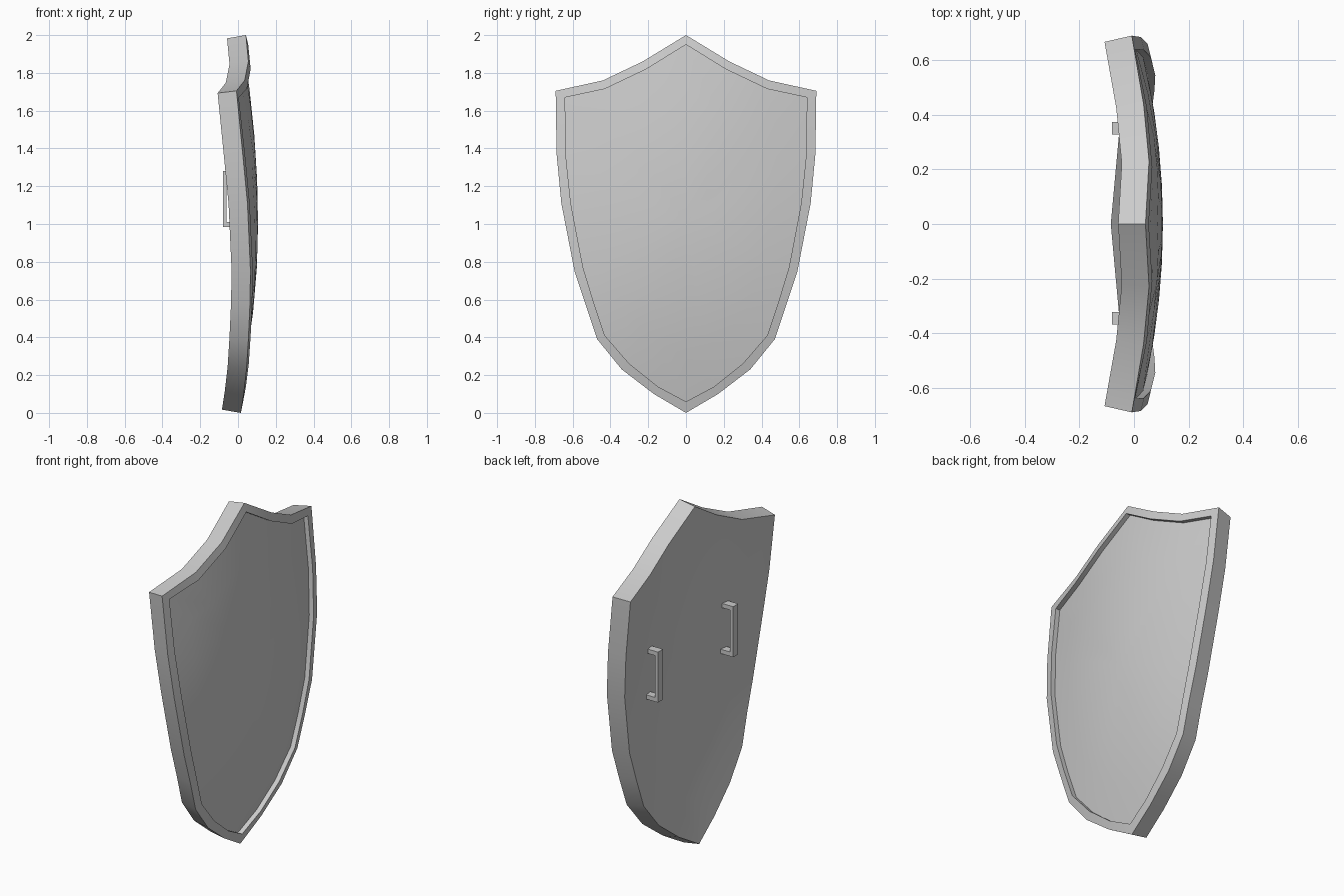
import bpy, bmesh, math

if "Cube" in bpy.data.objects:
    bpy.data.objects.remove(bpy.data.objects["Cube"])

# half outline, top tip to bottom tip: (y, z, x of the front edge)
OUTER = [(0, 2.0, .042), (.23, 1.86, .055), (.44, 1.76, .035), (.69, 1.705, -.008),
         (.685, 1.37, .025), (.66, 1.11, .05), (.59, .75, .066), (.53, .57, .063),
         (.47, .39, .055), (.34, .23, .045), (.17, .10, .03), (0, .0, .015)]
# half outline of the recessed panel: (y, z)
INNER = [(0, 1.95), (.21, 1.82), (.43, 1.715), (.64, 1.67), (.637, 1.37), (.61, 1.11),
         (.545, .77), (.49, .59), (.43, .41), (.30, .26), (.15, .14), (0, .06)]
DEPTH = .028
CENTRE_Z = 1.0


def full_loop(half):
    """Mirror a half outline of (x, y, z) points into a closed loop."""
    return half + [(x, -y, z) for x, y, z in reversed(half[1:-1])]


def toward_centre(loop, t, centre_x):
    """Shrink a loop toward the middle while doming it in x."""
    return [(centre_x - (centre_x - x) * t * t, y * t, CENTRE_Z + (z - CENTRE_Z) * t)
            for x, y, z in loop]


def bridge(bm, a, b):
    n = len(a)
    for i in range(n):
        j = (i + 1) % n
        bm.faces.new((a[i], a[j], b[j], b[i]))


def finish(bm, name, smooth):
    bmesh.ops.recalc_face_normals(bm, faces=bm.faces)
    mesh = bpy.data.meshes.new(name)
    bm.to_mesh(mesh)
    bm.free()
    obj = bpy.data.objects.new(name, mesh)
    bpy.context.collection.objects.link(obj)
    if smooth:
        bpy.context.view_layer.objects.active = obj
        obj.select_set(True)
        bpy.ops.object.shade_smooth_by_angle(angle=math.radians(30))
        obj.select_set(False)


# shield body: domed back, outer wall, rim, recess wall, domed panel
front = full_loop([(x, y, z) for y, z, x in OUTER])
rim_in = full_loop([(o[2] + .012, y, z) for (y, z), o in zip(INNER, OUTER)])
panel = [(x - DEPTH, y, z) for x, y, z in rim_in]
back = [(x - .1, y * .967, 1 + (z - 1) * .983) for x, y, z in front]
steps = (.25, .5, .75)
loops = [toward_centre(back, t, .02) for t in steps] + [back, front, rim_in, panel]
loops += [toward_centre(panel, t, .106) for t in reversed(steps)]

bm = bmesh.new()
rings = [[bm.verts.new(p) for p in loop] for loop in loops]
for a, b in zip(rings, rings[1:]):
    bridge(bm, a, b)
for ring, x in ((rings[0], .02), (rings[-1], .106)):
    tip = bm.verts.new((x, 0, CENTRE_Z))
    for i, v in enumerate(ring):
        bm.faces.new((v, ring[(i + 1) % len(ring)], tip))
finish(bm, "shield_body", True)

# grip handles on the back: C-shaped profile extruded across y
PROFILE = [(.02, .985), (-.08, .985), (-.08, 1.28), (.02, 1.28),
           (.02, 1.255), (-.06, 1.255), (-.06, 1.01), (.02, 1.01)]
for side, y in (("left", .35), ("right", -.345)):
    bm = bmesh.new()
    face = bm.faces.new([bm.verts.new((x, y - .023, z)) for x, z in PROFILE])
    ext = bmesh.ops.extrude_face_region(bm, geom=[face])
    bmesh.ops.translate(bm, vec=(0, .046, 0),
                        verts=[v for v in ext["geom"] if isinstance(v, bmesh.types.BMVert)])
    finish(bm, "grip_handle_" + side, False)
